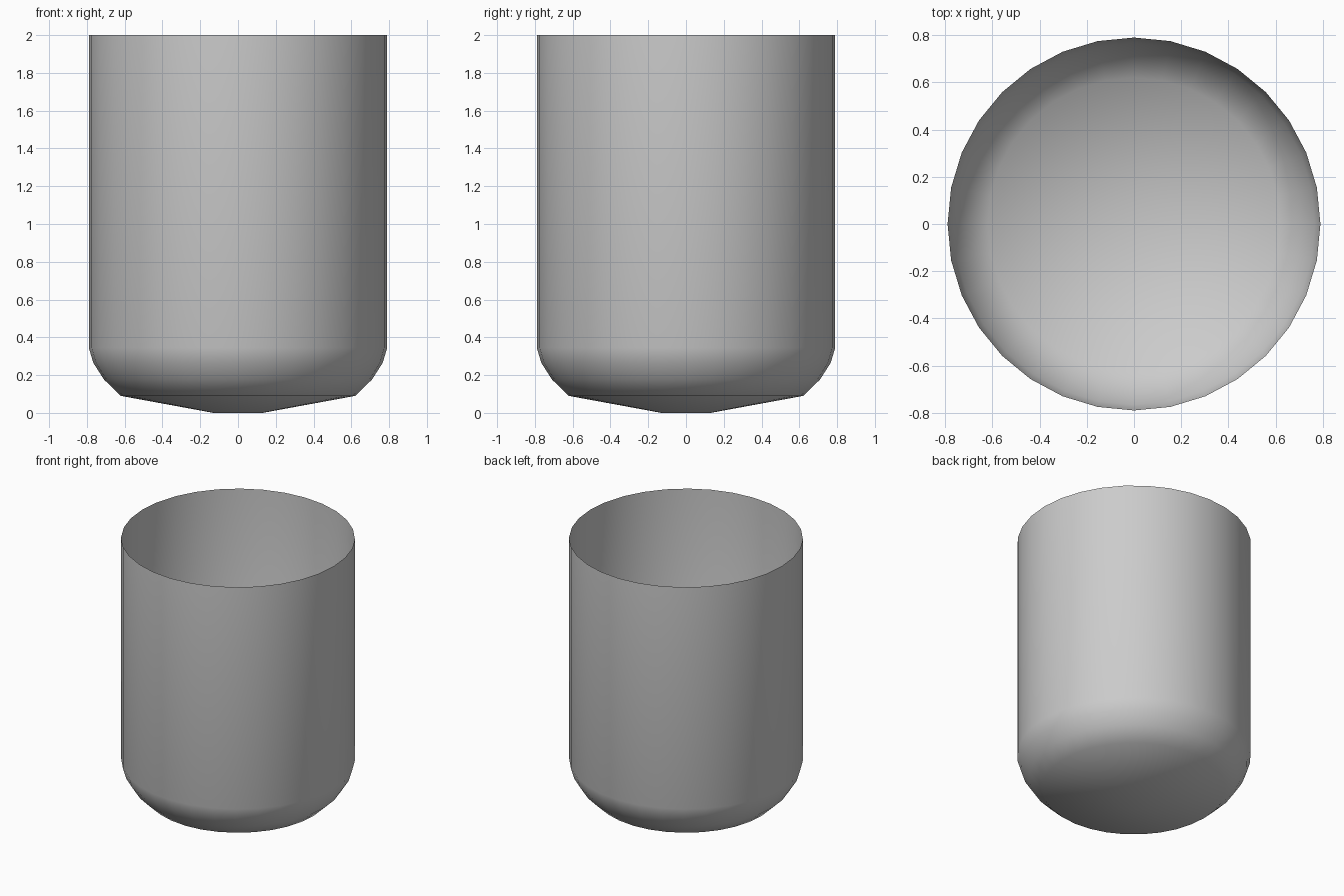
import bpy, bmesh
from math import cos, sin, pi

if "Cube" in bpy.data.objects:
    bpy.data.objects.remove(bpy.data.objects["Cube"])

SIDES = 32
# cup profile from the base outward and up to the open rim: (radius, z)
PROFILE = [(0.13, 0.0), (0.62, 0.09), (0.71, 0.177), (0.766, 0.265),
           (0.79, 0.345), (0.79, 2.0)]

bm = bmesh.new()
rings = [[bm.verts.new((r * cos(2 * pi * i / SIDES), r * sin(2 * pi * i / SIDES), z))
          for i in range(SIDES)] for r, z in PROFILE]

# base disc
bm.faces.new(reversed(rings[0]))

# rounded base and straight wall, a thin open shell
for low, high in zip(rings, rings[1:]):
    for i in range(SIDES):
        j = (i + 1) % SIDES
        bm.faces.new((low[i], low[j], high[j], high[i]))

for f in bm.faces:
    f.smooth = True

mesh = bpy.data.meshes.new("cup")
bm.to_mesh(mesh)
bm.free()
cup = bpy.data.objects.new("cup", mesh)
bpy.context.collection.objects.link(cup)
